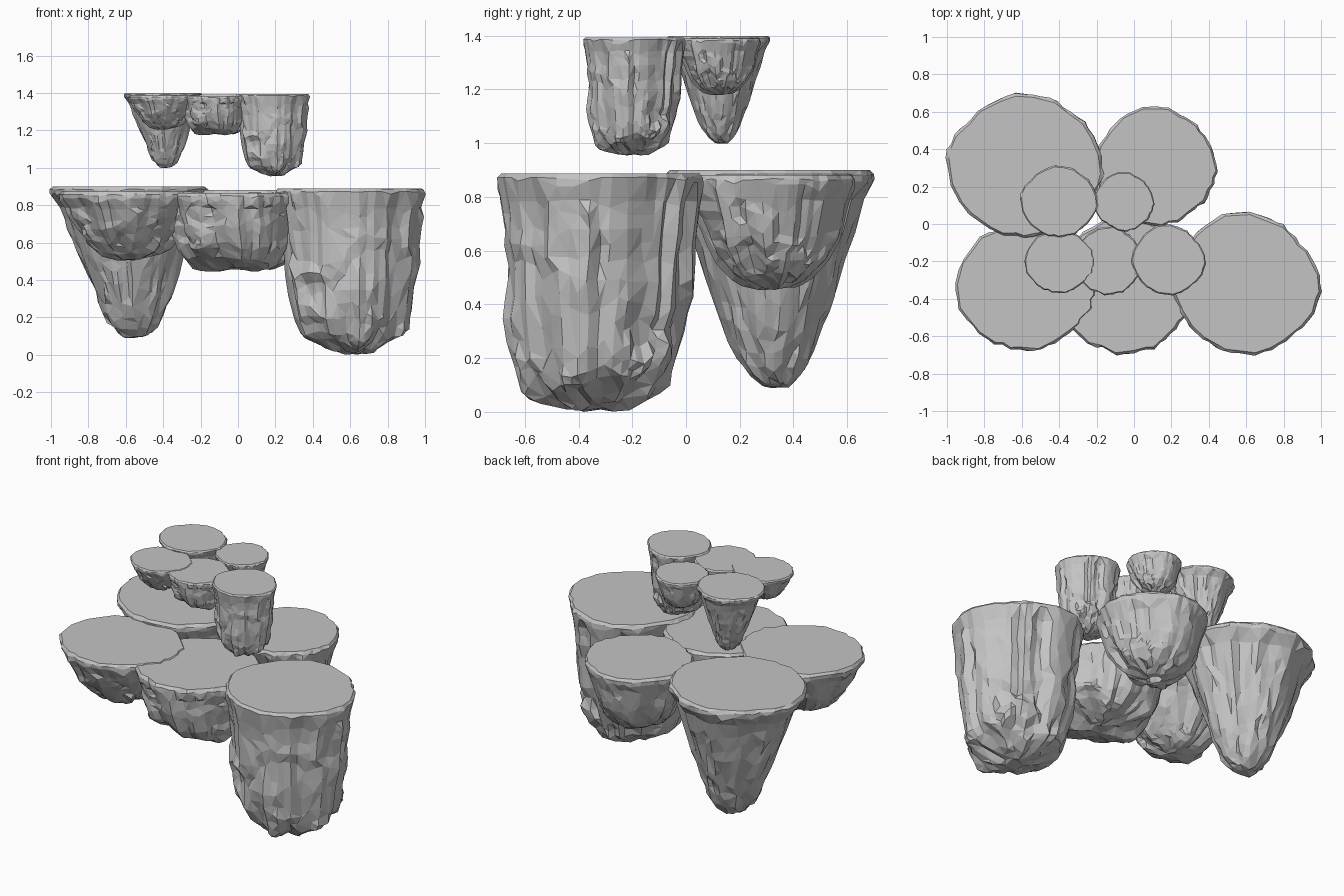
import bpy, bmesh, math
from mathutils import Vector, noise

cube = bpy.data.objects.get("Cube")
if cube:
    bpy.data.objects.remove(cube, do_unlink=True)

stone = bpy.data.materials.new("grey stone")
stone.use_nodes = True
GREY = (0.55, 0.55, 0.55, 1)
stone.diffuse_color = GREY
stone.node_tree.nodes["Principled BSDF"].inputs["Base Color"].default_value = GREY

SEGMENTS = 56
RINGS = 20


def sample(profile, t):
    """Point (width, height) at fraction t along the profile polyline."""
    f = t * (len(profile) - 1)
    i = min(int(f), len(profile) - 2)
    return Vector(profile[i]).lerp(Vector(profile[i + 1]), f - i)


def chunk(p):
    """One constant value per irregular rock chunk."""
    site = noise.voronoi(p)[1][0]
    return noise.noise(site * 3.7)


def rock_mesh(name, centre, radii, drift, worn, profile, seed):
    bm = bmesh.new()
    shift = Vector((seed * 7.3, seed * 3.1, seed))
    top, low = profile[0][1], profile[-1][1]
    rings = []

    def add_ring(width, z, chips, rough):
        k = (top - z) / (top - low)
        ring = []
        for s in range(SEGMENTS):
            a = math.tau * (s + 0.35 * noise.noise(Vector((s * 1.7, z * 9, seed)))) / SEGMENTS
            d = Vector((math.cos(a), math.sin(a), 0))
            up = Vector((0, 0, z))
            # scalloped outline, worn back-left side, tall cliff facets, lower ledges
            outline = 0.035 * noise.noise(d * 2.5 + shift) + 0.05 * noise.noise(d * 8 + shift)
            outline += 0.012 * (math.cos(4 * a) - 1) - worn * max(math.cos(a - math.pi / 4), 0) ** 4
            cliff = 0.08 * chunk(d * 4 + up * 1.2 + shift)
            ledge = 0.15 * k * chunk(d * 1.6 + up * 8 + shift)
            r = width * (1 + outline + rough * (cliff + ledge))
            lift = rough * width * 0.12 * k * noise.noise(d * 3 + up * 5 + shift)
            drop = chips * max(noise.noise(d * 5 + shift), 0)
            ring.append(bm.verts.new((
                centre[0] + drift[0] * k + d.x * r * radii[0],
                centre[1] + drift[1] * k + d.y * r * radii[1],
                max(z + lift - drop, 0))))
        rings.append(ring)

    # flat top, chipped lip, then the tapering underside
    add_ring(0.975, top, 0, 0)
    add_ring(1.01, top - 0.014, 0.025, 0.15)
    add_ring(1.005, top - 0.035, 0.06, 0.4)
    for i in range(1, RINGS + 1):
        width, z = sample(profile, i / RINGS)
        if z < top - 0.07:
            add_ring(width, z, 0, 1)

    for upper, lower in zip(rings, rings[1:]):
        for s in range(SEGMENTS):
            n = (s + 1) % SEGMENTS
            bm.faces.new((upper[s], lower[s], lower[n], upper[n]))
    bm.faces.new(rings[0])
    bm.faces.new(rings[-1][::-1])
    # coarser facets around the foot
    foot = [v for ring in rings[-9:] for v in ring]
    bmesh.ops.remove_doubles(bm, verts=foot, dist=0.025)
    bmesh.ops.triangulate(bm, faces=bm.faces[:])
    bmesh.ops.recalc_face_normals(bm, faces=bm.faces[:])
    mesh = bpy.data.meshes.new(name)
    bm.to_mesh(mesh)
    bm.free()
    mesh.materials.append(stone)
    return mesh


def place(name, mesh, location, scale):
    ob = bpy.data.objects.new(name, mesh)
    bpy.context.collection.objects.link(ob)
    ob.location = location
    ob.scale = (scale,) * 3
    # uneven triangular facets
    dec = ob.modifiers.new("facets", 'DECIMATE')
    dec.ratio = 0.55


# name: centre, radii, sideways drift of the foot, wear, (width, height) profile
ISLANDS = {
    "back_left_spire": ((-0.585, 0.31), (0.412, 0.38), (0.03, 0.02), 0,
        [(1, 0.9), (0.89, 0.8), (0.75, 0.64), (0.62, 0.47), (0.46, 0.3), (0.32, 0.17), (0.17, 0.1), (0.07, 0.092)]),
    "back_right_bowl": ((0.12, 0.315), (0.32, 0.315), (0, 0.01), 0.05,
        [(1, 0.882), (0.92, 0.78), (0.81, 0.67), (0.67, 0.57), (0.48, 0.495), (0.22, 0.46), (0.1, 0.458)]),
    "front_left_bowl": ((-0.58, -0.335), (0.375, 0.335), (0.01, 0), 0,
        [(1, 0.872), (0.91, 0.78), (0.76, 0.68), (0.58, 0.6), (0.4, 0.54), (0.16, 0.51), (0.08, 0.508)]),
    "front_middle_bowl": ((-0.05, -0.33), (0.355, 0.365), (0.05, 0.01), 0,
        [(1, 0.866), (0.96, 0.78), (0.91, 0.68), (0.81, 0.58), (0.62, 0.5), (0.3, 0.465), (0.12, 0.462)]),
    "front_right_pillar": ((0.605, -0.315), (0.392, 0.38), (0.01, -0.02), 0.08,
        [(1, 0.888), (0.94, 0.74), (0.9, 0.58), (0.87, 0.4), (0.81, 0.22), (0.68, 0.1), (0.38, 0.03), (0.15, 0.01)]),
}

for seed, (name, spec) in enumerate(ISLANDS.items(), 1):
    mesh = rock_mesh(name, *spec, seed)
    place("large_" + name, mesh, (0, 0, 0), 1)
    # the same cluster floats above at about half size
    place("small_" + name, mesh, (-0.112, -0.034, 0.954), 0.495)
